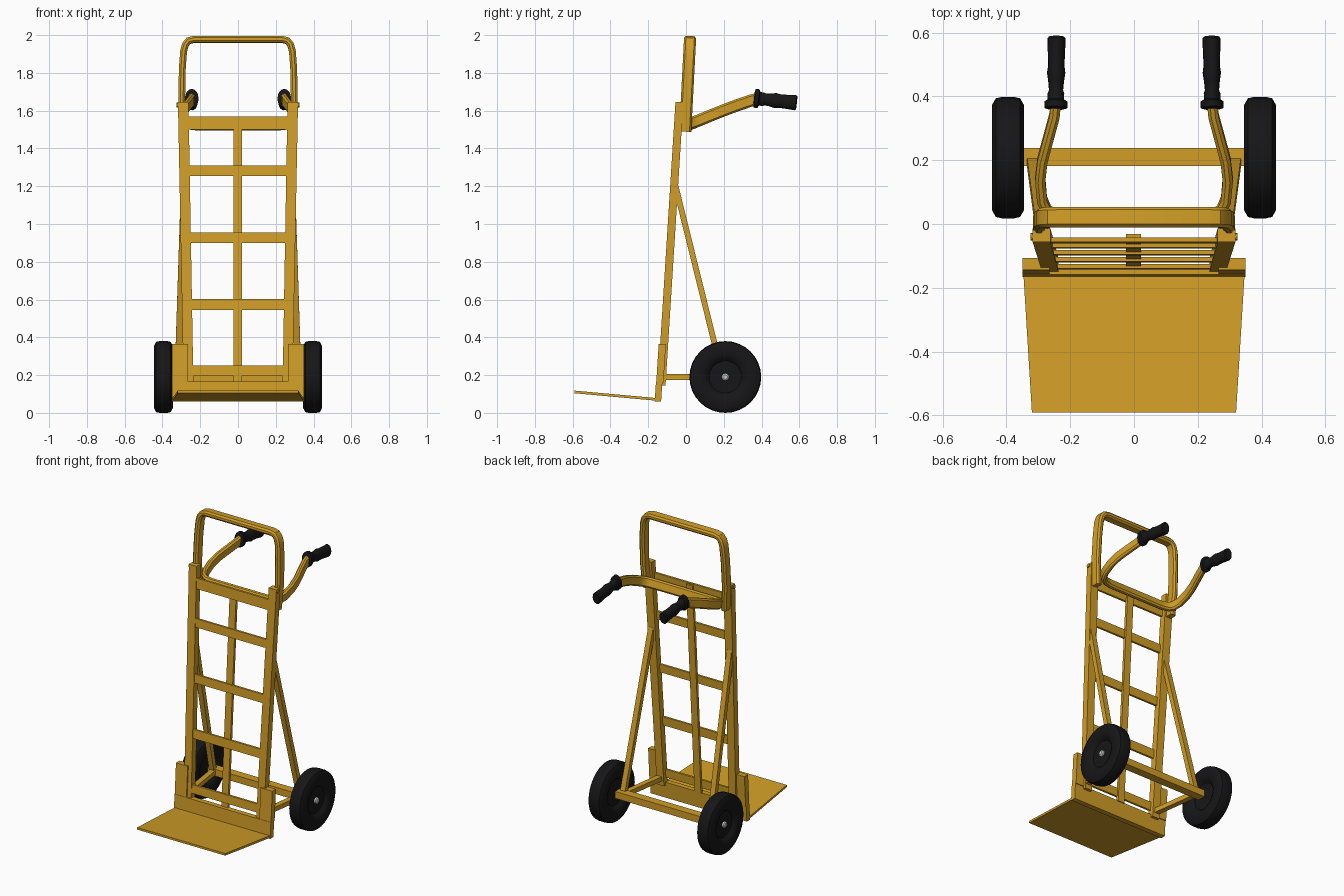
import bpy, bmesh, math
from mathutils import Vector as V

if "Cube" in bpy.data.objects:
    bpy.data.objects.remove(bpy.data.objects["Cube"])


def material(name, rgb):
    m = bpy.data.materials.new(name)
    m.diffuse_color = (*rgb, 1)
    m.use_nodes = True
    m.node_tree.nodes["Principled BSDF"].inputs["Base Color"].default_value = m.diffuse_color
    return m


YELLOW = material("yellow_paint", (0.64, 0.34, 0.02))
BLACK = material("black_rubber", (0.008, 0.008, 0.009))


def build(name, verts, faces, mat, smooth=False):
    me = bpy.data.meshes.new(name)
    me.from_pydata([tuple(v) for v in verts], [], faces)
    bm = bmesh.new()
    bm.from_mesh(me)
    bmesh.ops.recalc_face_normals(bm, faces=bm.faces)
    bm.to_mesh(me)
    bm.free()
    ob = bpy.data.objects.new(name, me)
    bpy.context.collection.objects.link(ob)
    if mat:
        me.materials.append(mat)
    if smooth:
        bpy.ops.object.select_all(action='DESELECT')
        ob.select_set(True)
        bpy.context.view_layer.objects.active = ob
        bpy.ops.object.shade_smooth_by_angle(angle=math.radians(35))
    return ob


def loft(name, rings, mat, smooth=False):
    """Skin equal-sized rings and cap both ends."""
    n = len(rings[0])
    faces = [list(range(n)), [(len(rings) - 1) * n + i for i in range(n)]]
    for k in range(len(rings) - 1):
        for i in range(n):
            j = (i + 1) % n
            faces.append([k*n + i, k*n + j, (k+1)*n + j, (k+1)*n + i])
    return build(name, [v for r in rings for v in r], faces, mat, smooth)


def lean(z):
    """Front face y of the leaning frame."""
    return -0.150 + 0.063 * (z - 0.15)


def slab(name, outline, front, back):
    """Extrude an x-z outline lying on the leaning frame plane."""
    loft(name, [[V((x, lean(z) + o, z)) for x, z in outline] for o in (front, back)], YELLOW)


def bar(name, x0, x1, z0, z1, front, back):
    slab(name, [(x0, z0), (x1, z0), (x1, z1), (x0, z1)], front, back)


def beam(name, a, b, w, d):
    """Rectangular beam from a to b; w runs closest to x (or y for x beams)."""
    a, b = V(a), V(b)
    t = (b - a).normalized()
    ref = V((0, 1, 0)) if abs(t.x) > 0.9 else V((1, 0, 0))
    u = (ref - t * ref.dot(t)).normalized() * w / 2
    v = t.cross(u).normalized() * d / 2
    loft(name, [[p + u + v, p - u + v, p - u - v, p + u - v] for p in (a, b)], YELLOW)


def tube(name, path, wide, w, thin):
    """Sweep a flattened eight-sided tube; w lies along the wide vector."""
    pts = [V(p) for p in path]
    rings = []
    for i, p in enumerate(pts):
        t = (pts[min(i + 1, len(pts) - 1)] - pts[max(i - 1, 0)]).normalized()
        u = (V(wide) - t * t.dot(V(wide))).normalized()
        v = t.cross(u)
        rings.append([p + u * (a * w / 2) + v * (b * thin / 2) for a, b in
                      ((1, .4), (.7, 1), (-.7, 1), (-1, .4), (-1, -.4), (-.7, -1), (.7, -1), (1, -.4))])
    loft(name, rings, YELLOW, True)


def lathe(name, profile, origin, axis, mat, sides=32, squash=1.0):
    """Turn (distance, radius) points about an axis."""
    axis = V(axis).normalized()
    ref = V((0, 1, 0)) if abs(axis.x) > 0.9 else V((1, 0, 0))
    u = (ref - axis * ref.dot(axis)).normalized()
    v = axis.cross(u)
    ang = [math.tau * i / sides for i in range(sides)]
    loft(name, [[V(origin) + axis * d + u * (r * squash * math.cos(a)) + v * (r * math.sin(a))
                 for a in ang] for d, r in profile], mat, True)


# Crossbars and the flat centre upright
for i, (z0, z1) in enumerate([(1.50, 1.568), (1.255, 1.31), (0.90, 0.955), (0.545, 0.603), (0.195, 0.25)]):
    bar(f"crossbar_{i + 1}", -0.27, 0.27, z0, z1, 0.004, 0.018)
bar("centre_upright", -0.025, 0.022, 0.16, 1.56, 0.012, 0.03)

# Heel plate and sloping toe plate
bar("heel_plate", -0.35, 0.35, 0.06, 0.165, -0.010, 0.024)
loft("toe_plate", [[V((x, y, z + dz)) for x, y, z in
                    ((-0.347, -0.15, 0.078), (0.347, -0.15, 0.078),
                     (0.32, -0.59, 0.118), (-0.32, -0.59, 0.118))] for dz in (0, -0.014)], YELLOW)

# Axle beam
beam("axle_beam", (-0.35, 0.21, 0.19), (0.35, 0.21, 0.19), 0.055, 0.045)

wheel_profile = [(-.025, .03), (-.025, .085), (-.04, .10), (-.05, .12), (-.05, .165), (-.038, .186), (-.02, .19),
                 (.02, .19), (.038, .186), (.05, .165), (.05, .12), (.04, .10), (.025, .085), (.025, .03)]
grip_profile = [(0, .032), (.004, .05), (.024, .05), (.03, .036), (.05, .036), (.06, .031), (.085, .034),
                (.115, .040), (.135, .036), (.17, .037), (.222, .040), (.228, .034)]

for s, side in ((-1, "left"), (1, "right")):
    # Side rail, heel wing and bolt
    slab(f"{side}_side_rail", [(s*.318, 1.645), (s*.262, 1.645), (s*.236, .145), (s*.288, .145)], 0, 0.042)
    bar(f"{side}_heel_wing", s*.35, s*.265, 0.16, 0.365, -0.008, 0.03)
    lathe(f"{side}_rail_bolt", [(0, .012), (.02, .012)], (s*.305, -0.04, 1.63), (s, 0, 0), YELLOW, 8)
    # Diagonal brace and axle strut
    beam(f"{side}_brace", (s*.285, -0.055, 1.20), (s*.318, 0.195, 0.19), 0.035, 0.03)
    beam(f"{side}_axle_strut", (s*.265, -0.125, 0.19), (s*.312, 0.20, 0.19), 0.035, 0.03)
    # Wheel and grey axle cap
    lathe(f"{side}_wheel", wheel_profile, (s*.395, 0.208, 0.19), (s, 0, 0), BLACK)
    lathe(f"{side}_axle_cap", [(0, .02), (.036, .02), (.042, .012)], (s*.395, 0.208, 0.19), (s, 0, 0), None, 16)
    # Rubber grip with oval flange
    lathe(f"{side}_grip", grip_profile, (s*.245, 0.36, 1.666), (-s*.01, 1, -.11), BLACK, 16, 0.72)


def symmetric(half):
    return half + [(-x, y, z) for x, y, z in reversed(half)]


# Top hoop, leaning slightly back
hoop = [(.287, 1.49), (.298, 1.65), (.295, 1.82), (.288, 1.915), (.278, 1.95), (.262, 1.97), (.235, 1.977)]
tube("top_hoop", symmetric([(x, -.004 + .052 * (z - 1.49), z) for x, z in hoop]),
     (0, 1, -.06), 0.064, 0.036)

# Rear handle, curving out from behind the top crossbar to the grips
handle = [(.245, .38, 1.662), (.249, .34, 1.652), (.268, .27, 1.628), (.287, .20, 1.602), (.294, .14, 1.578),
          (.288, .075, 1.551), (.272, .040, 1.537), (.245, .022, 1.530), (.20, .015, 1.527)]
tube("rear_handle", symmetric(handle), (0, -.3, 1), 0.064, 0.032)
